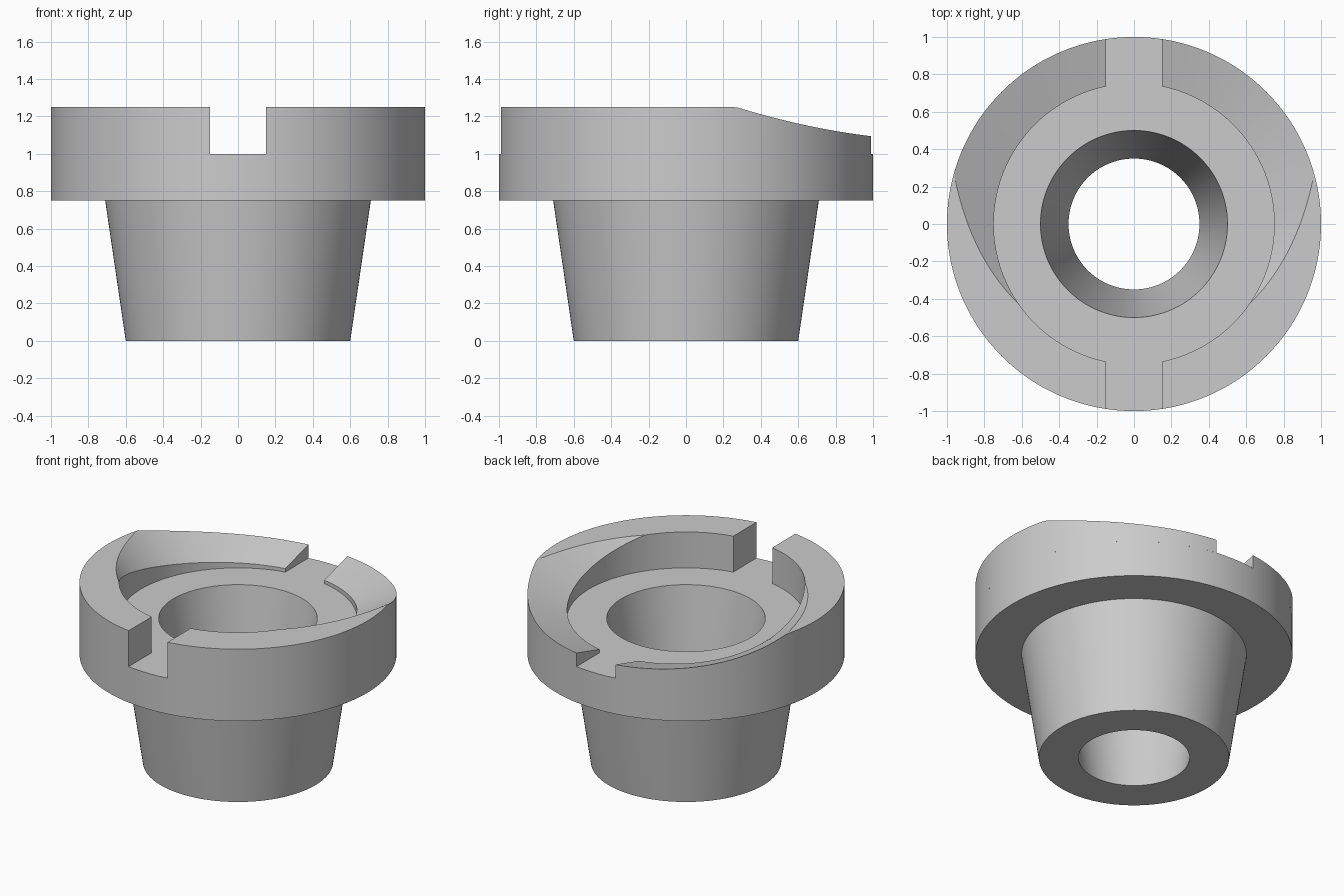
import bpy, bmesh, math

cube = bpy.data.objects.get("Cube")
if cube:
    bpy.data.objects.remove(cube, do_unlink=True)

TOP, FLOOR = 1.25, 1.0
R_IN, R_OUT, HALF_SLOT = 0.75, 1.0, 0.15

grey = bpy.data.materials.new("plain grey")
grey.use_nodes = True
grey.diffuse_color = (0.6, 0.6, 0.6, 1)
grey.node_tree.nodes["Principled BSDF"].inputs["Base Color"].default_value = (0.6, 0.6, 0.6, 1)


def finish(name, bm):
    """Turn a bmesh into a smooth shaded object with sharp edges kept."""
    bmesh.ops.remove_doubles(bm, verts=bm.verts, dist=0.0002)
    bmesh.ops.recalc_face_normals(bm, faces=bm.faces)
    mesh = bpy.data.meshes.new(name)
    bm.to_mesh(mesh)
    bm.free()
    mesh.materials.append(grey)
    obj = bpy.data.objects.new(name, mesh)
    bpy.context.collection.objects.link(obj)
    bpy.ops.object.select_all(action='DESELECT')
    obj.select_set(True)
    bpy.context.view_layer.objects.active = obj
    bpy.ops.object.shade_smooth_by_angle(angle=math.radians(25))
    return obj


# Tapered stem, flange and conical bore, turned as one closed profile
def turned_body(name, profile, steps):
    bm = bmesh.new()
    rings = []
    for i in range(steps):
        a = math.tau * i / steps
        rings.append([bm.verts.new((r * math.cos(a), r * math.sin(a), z)) for r, z in profile])
    n = len(profile)
    for i in range(steps):
        a, b = rings[i], rings[(i + 1) % steps]
        for j in range(n):
            k = (j + 1) % n
            bm.faces.new((a[j], b[j], b[k], a[k]))
    return finish(name, bm)


turned_body("body", [(0.35, 0), (0.6, 0), (0.71, 0.75), (R_OUT, 0.75),
                     (R_OUT, FLOOR), (0.5, FLOOR)], 192)


# Height of the dished cut that lowers the back of the rim
def dish(r, y):
    inner = 1.135 - 0.225 * y + 0.10 * y * y
    outer = 1.343 - 0.38 * y + 0.13 * y * y
    t = (r - R_IN) / (R_OUT - R_IN)
    return inner + (outer - inner) * t


def rim_point(u, r):
    """Point on one half ring, u running from front slot to back slot."""
    a = (2 * u - 1) * (math.pi / 2 - math.asin(HALF_SLOT / r))
    return r * math.cos(a), r * math.sin(a)


def crease_radius(u):
    """Radius where the dish meets the flat top."""
    lo, hi = R_IN, R_OUT
    for _ in range(30):
        mid = (lo + hi) / 2
        if dish(mid, rim_point(u, mid)[1]) < TOP:
            lo = mid
        else:
            hi = mid
    return lo


# Half rim wall on either side of the slots; underside rests on the body
def rim_half(name, side, steps=120):
    bm = bmesh.new()
    rows = []
    for i in range(steps + 1):
        u = i / steps
        row = []

        def add(r, z=None):
            x, y = rim_point(u, r)
            height = min(TOP, dish(r, y)) if z is None else z
            row.append(bm.verts.new((side * x, y, height)))

        add(R_IN, FLOOR)
        add(R_IN)
        add(crease_radius(u))
        add(R_OUT)
        add(R_OUT, FLOOR)
        rows.append(row)
    for a, b in zip(rows, rows[1:]):
        for j in range(4):
            bm.faces.new((a[j], a[j + 1], b[j + 1], b[j]))
    for end in (rows[0], rows[-1]):
        bm.faces.new(end)
    return finish(name, bm)


rim_half("left_rim", 1)
rim_half("right_rim", -1)
